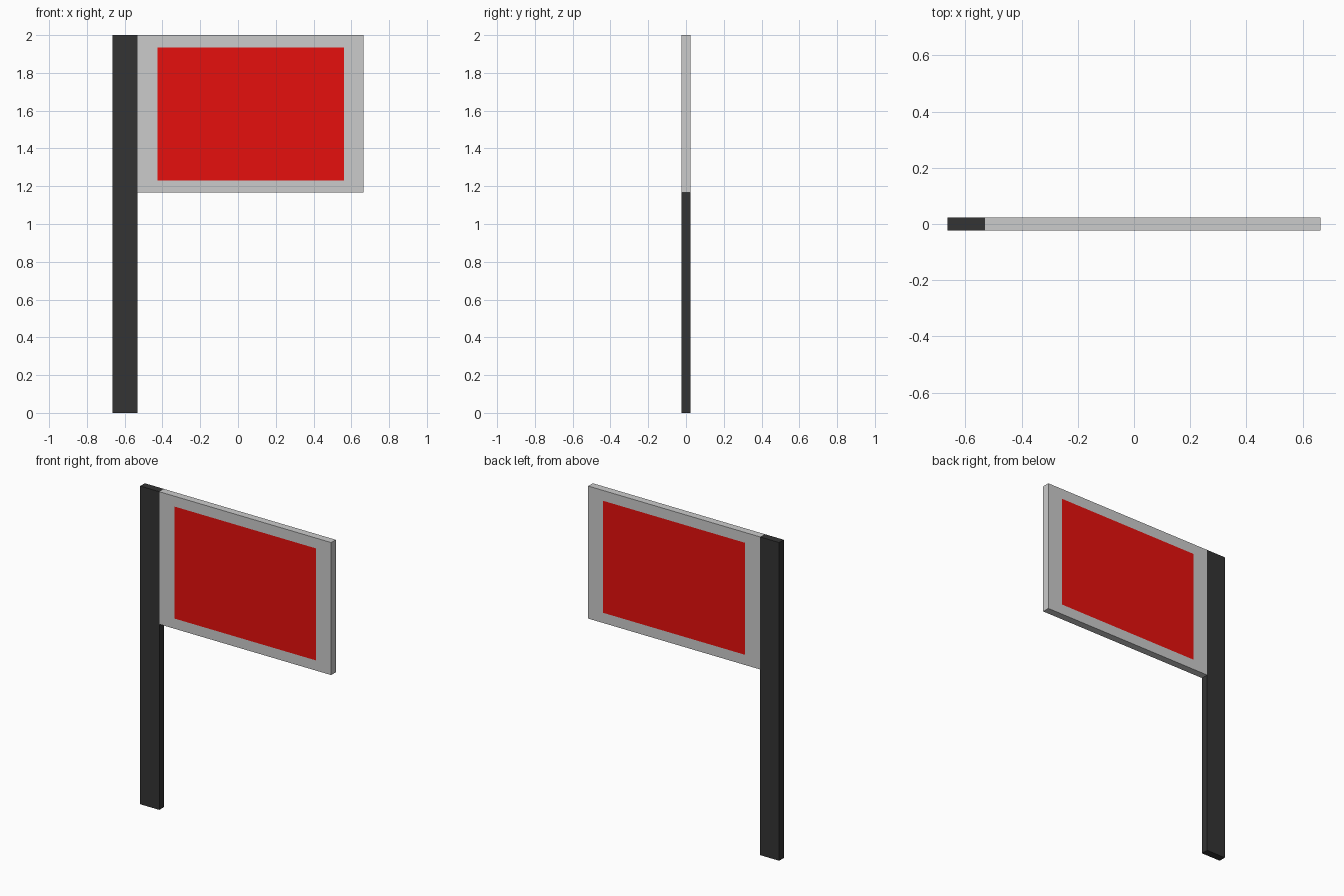
import bpy, bmesh
from mathutils import Vector

if "Cube" in bpy.data.objects:
    bpy.data.objects.remove(bpy.data.objects["Cube"])

HALF_DEPTH = 0.023


def material(name, rgb):
    m = bpy.data.materials.new(name)
    m.diffuse_color = (*rgb, 1)
    m.use_nodes = True
    m.node_tree.nodes["Principled BSDF"].inputs["Base Color"].default_value = m.diffuse_color
    return m


def box(bm, x0, x1, z0, z1):
    bmesh.ops.create_cube(bm, size=1)
    for v in bm.verts:
        v.co = Vector((x1 if v.co.x > 0 else x0,
                       HALF_DEPTH if v.co.y > 0 else -HALF_DEPTH,
                       z1 if v.co.z > 0 else z0))


def finish(bm, name, mats):
    mesh = bpy.data.meshes.new(name)
    bm.to_mesh(mesh)
    bm.free()
    for m in mats:
        mesh.materials.append(m)
    bpy.context.collection.objects.link(bpy.data.objects.new(name, mesh))


# Dark upright post
bm = bmesh.new()
box(bm, -0.664, -0.531, 0, 2)
finish(bm, "post", [material("dark_grey", (0.034, 0.034, 0.034))])

# Grey board with a flush red field on the front and back
bm = bmesh.new()
box(bm, -0.531, 0.664, 1.167, 2)
bm.normal_update()
for face in [f for f in bm.faces if abs(f.normal.y) > 0.9]:
    bmesh.ops.inset_individual(bm, faces=[face], thickness=0.05)
    c = face.calc_center_median()
    for v in face.verts:
        v.co.x = 0.56 if v.co.x > c.x else -0.427
        v.co.z = 1.935 if v.co.z > c.z else 1.231
    face.material_index = 1
finish(bm, "sign_board", [material("light_grey", (0.8, 0.8, 0.8)),
                          material("red", (0.79, 0.005, 0.004))])
